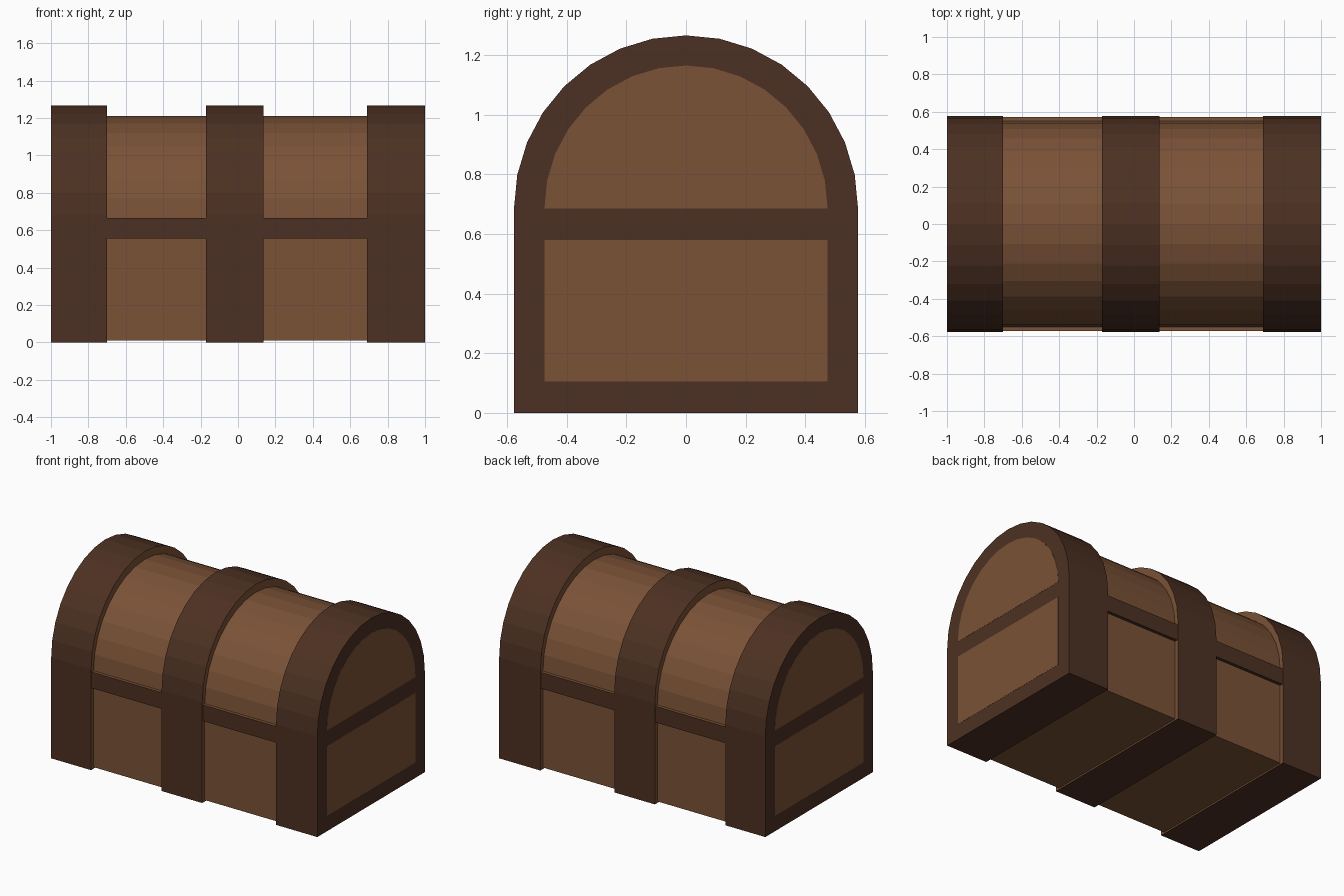
import bpy, bmesh, math

if "Cube" in bpy.data.objects:
    bpy.data.objects.remove(bpy.data.objects["Cube"])


def material(name, color):
    m = bpy.data.materials.new(name)
    m.diffuse_color = (*color, 1)
    m.use_nodes = True
    m.node_tree.nodes["Principled BSDF"].inputs["Base Color"].default_value = m.diffuse_color
    return m


LIGHT = material("light_wood", (0.196, 0.084, 0.038))
DARK = material("dark_wood", (0.073, 0.030, 0.016))


def arch(half, bottom, spring, radius, n=16):
    """Arched outline in (y, z): straight sides with a faceted half round on top."""
    pts = [(-half, bottom), (half, bottom)] if bottom < spring else []
    for i in range(n + 1):
        a = math.pi * i / n
        pts.append((half * math.cos(a), spring + radius * math.sin(a)))
    return pts


def rect(y0, y1, z0, z1):
    return [(y0, z0), (y1, z0), (y1, z1), (y0, z1)]


def prism(name, outline, x0, x1, mats, light_face=None):
    """Extrude a (y, z) outline along x; faces chosen by light_face use the second material."""
    bm = bmesh.new()
    a = [bm.verts.new((x0, y, z)) for y, z in outline]
    b = [bm.verts.new((x1, y, z)) for y, z in outline]
    bm.faces.new(a)
    bm.faces.new(b)
    n = len(a)
    for i in range(n):
        j = (i + 1) % n
        bm.faces.new((a[i], a[j], b[j], b[i]))
    bmesh.ops.recalc_face_normals(bm, faces=bm.faces)
    bm.normal_update()
    if light_face:
        for f in bm.faces:
            f.material_index = int(light_face(f))
    me = bpy.data.meshes.new(name)
    bm.to_mesh(me)
    bm.free()
    for m in mats:
        me.materials.append(m)
    ob = bpy.data.objects.new(name, me)
    bpy.context.collection.objects.link(ob)
    return ob


# Chest box with its rounded lid
prism("chest_body", arch(0.55, 0.01, 0.665, 0.547), -0.98, 0.98, [LIGHT])


# Three raised hoops; their inner side walls are light wood
def inner_side(f):
    return abs(f.normal.x) > 0.9 and abs(f.calc_center_median().x) < 0.99


bands = {"left_band": (-1, -0.70), "middle_band": (-0.17, 0.135), "right_band": (0.69, 1)}
for name, (x0, x1) in bands.items():
    prism(name, arch(0.577, 0, 0.685, 0.581), x0, x1, [DARK, LIGHT], inner_side)

# Rim strips between the hoops, front and back
for side, s in (("front", -1), ("back", 1)):
    for part, x0, x1 in (("left", -0.71, -0.165), ("right", 0.13, 0.70)):
        prism(f"{side}_{part}_rim", rect(*sorted((s * 0.54, s * 0.571)), 0.555, 0.665),
              x0, x1, [DARK, LIGHT], lambda f: f.normal.z > 0.9)

# Flush light panels on both ends
for side, s in (("left", -1), ("right", 1)):
    x0, x1 = sorted((s * 0.99, s * 1.001))
    prism(f"{side}_box_panel", rect(-0.475, 0.475, 0.105, 0.58), x0, x1, [LIGHT])
    prism(f"{side}_lid_panel", arch(0.475, 0.685, 0.685, 0.48), x0, x1, [LIGHT])
